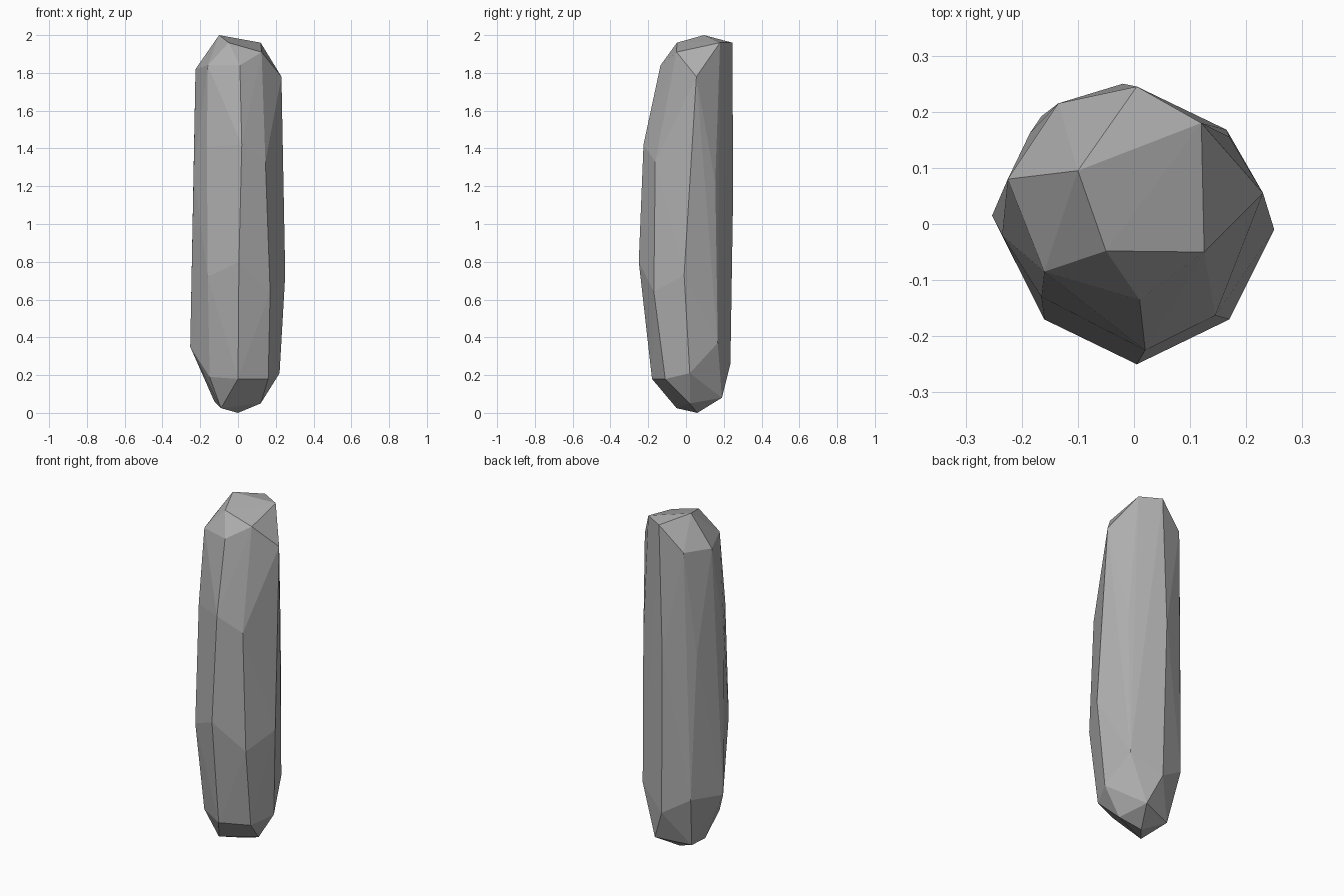
import bpy
import bmesh

# Remove only the default cube
default_cube = bpy.data.objects.get("Cube")
if default_cube:
    bpy.data.objects.remove(default_cube, do_unlink=True)


def make_material(name, colour):
    material = bpy.data.materials.new(name)
    material.use_nodes = True
    material.diffuse_color = colour
    shader = material.node_tree.nodes["Principled BSDF"]
    shader.inputs["Base Color"].default_value = colour
    return material


def convex_stone(name, corners, material):
    """Wrap the corner points in a faceted convex skin."""
    mesh = bpy.data.meshes.new(name)
    bm = bmesh.new()
    for corner in corners:
        bm.verts.new(corner)
    hull = bmesh.ops.convex_hull(bm, input=list(bm.verts))
    unused = [item for item in hull["geom_interior"]
              if isinstance(item, bmesh.types.BMVert)]
    bmesh.ops.delete(bm, geom=unused, context="VERTS")
    bmesh.ops.recalc_face_normals(bm, faces=list(bm.faces))
    for face in bm.faces:
        face.smooth = False
    bm.to_mesh(mesh)
    bm.free()
    mesh.materials.append(material)
    stone = bpy.data.objects.new(name, mesh)
    bpy.context.collection.objects.link(stone)
    return stone


# Slanted cap and the shoulder below it
crown = [(-.1, .095, 2), (.12, .18, 1.96), (.005, .245, 1.96),
         (-.05, -.048, 1.96), (.125, -.05, 1.91)]
shoulder = [(.23, .055, 1.78), (-.225, .08, 1.82), (-.16, -.085, 1.84),
            (.01, -.135, 1.84), (-.135, .215, 1.82)]

# Long sides of the shaft
upper_shaft = [(.02, -.225, 1.42), (.145, -.163, 1.33), (.17, .155, 1.22),
               (-.02, .25, 1.2), (-.185, .163, 1.21), (-.235, -.02, 1.27),
               (-.165, -.13, 1.41)]
lower_shaft = [(.005, -.25, .8), (.17, -.17, .64), (.25, -.01, .73),
               (-.16, -.17, .72), (-.253, .015, .35), (-.165, .192, .36),
               (.165, .168, .37)]

# Tapered foot and its blunt tip
foot = [(0, -.18, .18), (.16, -.11, .18), (.22, .02, .21),
        (-.005, .235, .26), (-.15, -.1, .19)]
tip = [(.12, .02, .05), (.07, .19, .08), (-.125, .125, .06),
       (-.09, -.05, .025), (0, .06, 0)]

stone_grey = make_material("stone grey", (.42, .42, .42, 1))
convex_stone("stone_pillar",
             crown + shoulder + upper_shaft + lower_shaft + foot + tip,
             stone_grey)
